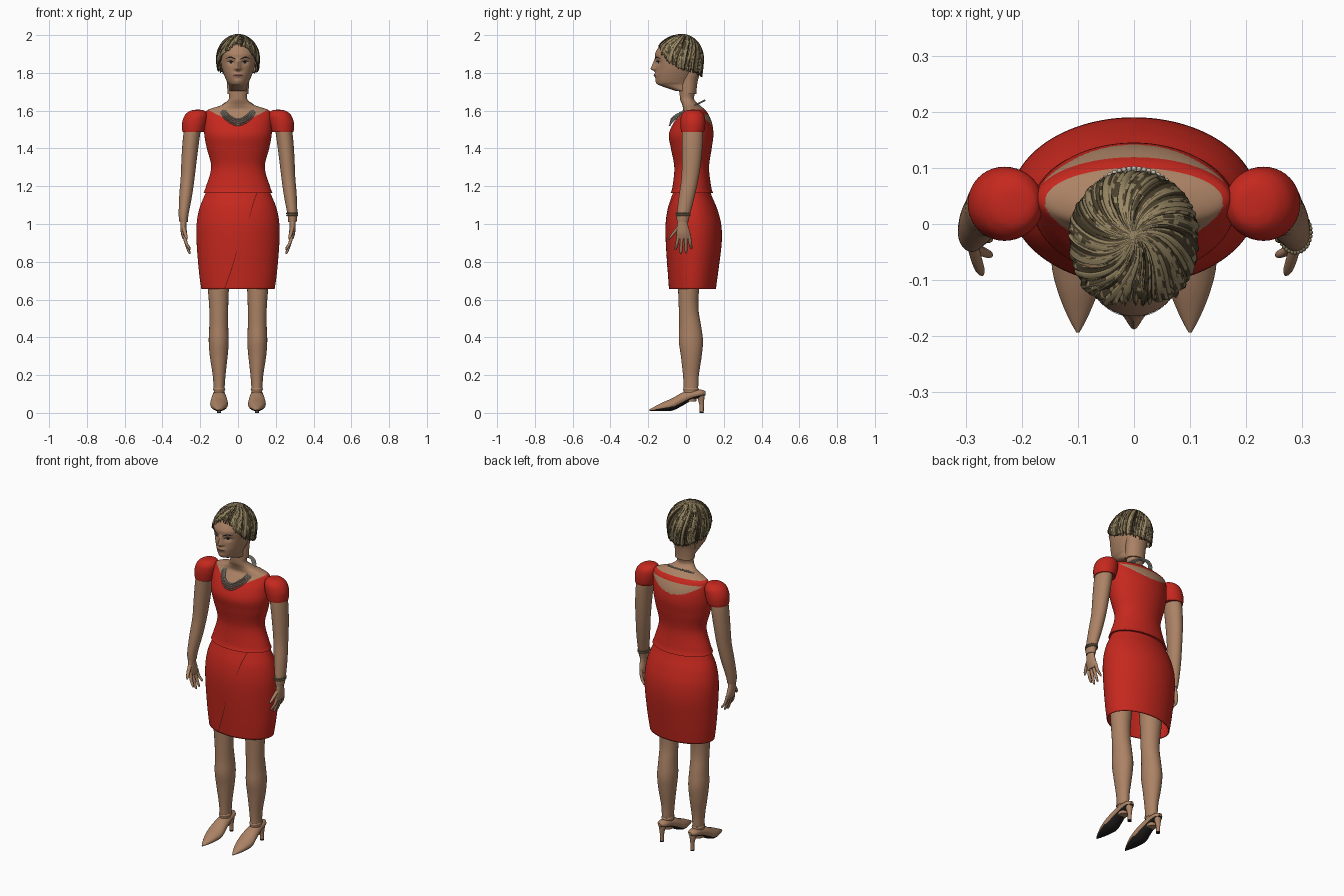
import bpy, bmesh, math, random
from mathutils import Vector
from mathutils.bvhtree import BVHTree

random.seed(4)
if "Cube" in bpy.data.objects:
    bpy.data.objects.remove(bpy.data.objects["Cube"])


def material(name, r, g, b):
    m = bpy.data.materials.new(name)
    m.use_nodes = True
    m.diffuse_color = (r, g, b, 1)
    m.node_tree.nodes["Principled BSDF"].inputs["Base Color"].default_value = (r, g, b, 1)
    return m


SKIN = material("skin", .41, .225, .13)
RED = material("red cloth", .56, .021, .013)
SEAM = material("dark red seam", .12, .008, .006)
BLACK = material("black sole", .015, .013, .012)
HAIR_DARK = material("dark hair", .075, .056, .028)
HAIR_LIGHT = material("light hair", .31, .24, .125)
PEARL = material("pearl grey", .55, .51, .44)
LIP = material("lips", .20, .075, .055)
WHITE = material("eye white", .5, .44, .38)
BRASS = material("dull brass", .20, .16, .09)


def finish(name, bm, mats, angle=40):
    bmesh.ops.recalc_face_normals(bm, faces=bm.faces)
    me = bpy.data.meshes.new(name)
    bm.to_mesh(me)
    bm.free()
    ob = bpy.data.objects.new(name, me)
    bpy.context.collection.objects.link(ob)
    for m in mats:
        me.materials.append(m)
    bpy.ops.object.select_all(action='DESELECT')
    ob.select_set(True)
    bpy.context.view_layer.objects.active = ob
    bpy.ops.object.shade_smooth_by_angle(angle=math.radians(angle))
    return ob


def spline(rows, sub):
    """Catmull-Rom through rows of numbers."""
    out = []
    for i in range(len(rows) - 1):
        a, b, c, d = rows[max(i - 1, 0)], rows[i], rows[i + 1], rows[min(i + 2, len(rows) - 1)]
        for k in range(sub):
            t = k / sub
            out.append([q + .5 * t * (r - p + t * (2 * p - 5 * q + 4 * r - s + t * (3 * (q - r) + s - p)))
                        for p, q, r, s in zip(a, b, c, d)])
    return out + [list(rows[-1])]


def loft(name, rings, mats, seg=40, sub=5, along_y=False, caps=True, sculpt=None):
    """Elliptical rings (position, centre 1, centre 2, radius 1, radius 2) skinned along z or y."""
    bm = bmesh.new()
    loops = []
    for p, c1, c2, r1, r2 in spline(rings, sub):
        loop = []
        for j in range(seg):
            a = math.tau * j / seg
            u, v = c1 + r1 * math.cos(a), c2 + r2 * math.sin(a)
            co = Vector((u, p, v) if along_y else (u, v, p))
            loop.append(bm.verts.new(sculpt(co) if sculpt else co))
        loops.append(loop)
    for lo, hi in zip(loops, loops[1:]):
        for j in range(seg):
            bm.faces.new((lo[j - 1], lo[j], hi[j], hi[j - 1]))
    if caps:
        bm.faces.new(loops[0])
        bm.faces.new(loops[-1])
    return finish(name, bm, mats)


def paint(ob, rule):
    for p in ob.data.polygons:
        p.material_index = rule(p.center, p.normal)


def strip(name, path, target, mat, lift=.002):
    """Thin plate on the front of target; path points are (x, z, half width)."""
    tree = BVHTree.FromPolygons([v.co for v in target.data.vertices],
                                [p.vertices for p in target.data.polygons])
    side = Vector((path[0][1] - path[-1][1], path[-1][0] - path[0][0])).normalized()
    bm = bmesh.new()
    rows = []
    for x, z, w in spline(path, 8):
        row = []
        for k in (-1, 0, 1):
            px, pz = x + side.x * w * k, z + side.y * w * k
            hit = tree.ray_cast(Vector((px, -1, pz)), Vector((0, 1, 0)))[0]
            row.append(bm.verts.new((px, (hit.y if hit else 0) - lift, pz)))
        rows.append(row)
    for a, b in zip(rows, rows[1:]):
        for k in range(2):
            bm.faces.new((a[k], a[k + 1], b[k + 1], b[k]))
    return finish(name, bm, [mat])


def beads(name, points, radius, mat):
    bm = bmesh.new()
    for p in points:
        made = bmesh.ops.create_icosphere(bm, subdivisions=2, radius=radius)
        bmesh.ops.translate(bm, verts=made["verts"], vec=p)
    return finish(name, bm, [mat], 60)


# Bodice with bare shoulders, back opening and lower neck
bodice = loft("bodice_and_neck", [
    (1.165, 0, .031, .182, .112), (1.2, 0, .031, .169, .102), (1.3, 0, .030, .142, .092),
    (1.4, 0, .028, .165, .108), (1.47, 0, .027, .178, .118), (1.53, 0, .035, .179, .104),
    (1.58, 0, .043, .176, .076), (1.605, 0, .042, .158, .058), (1.63, 0, .026, .085, .046),
    (1.66, 0, .006, .050, .037), (1.70, 0, .008, .050, .042)],
    [RED, SKIN], seg=192, sub=12)


def bodice_colour(c, n):
    ax = abs(c.x)
    if c.y < .035:
        return int(c.z > min(1.522 + .52 * ax, 1.603))
    opening = 1.518 + .055 * (ax / .155) ** 2 < c.z < 1.580 and ax < .16
    return int(opening or c.z > 1.606)


paint(bodice, bodice_colour)

# Skirt, open at the hem
skirt = loft("skirt", [
    (.655, 0, .034, .194, .124), (.75, 0, .037, .207, .134), (.9, 0, .041, .219, .148),
    (1.0, 0, .039, .219, .147), (1.08, 0, .034, .205, .131), (1.14, 0, .031, .182, .109),
    (1.18, 0, .031, .164, .094)], [RED], seg=96, sub=6, caps=False)
wall = skirt.modifiers.new("thickness", 'SOLIDIFY')
wall.thickness, wall.offset = .006, -1
strip("skirt_lower_seam", [(-.07, .66, .002), (-.035, .76, .002), (-.005, .86, .001)], skirt, SEAM)
strip("skirt_upper_seam", [(.06, 1.03, .001), (.078, 1.1, .002), (.10, 1.165, .002)], skirt, SEAM)


# Head, with nose, eye sockets, lips and chin shaped in
def bump(v, mid, size):
    return math.exp(-((v - mid) / size) ** 2)


def face_shape(co):
    if co.y < -.05:
        bridge = min(1, max(0, (1.88 - co.z) / .058)) if co.z > 1.822 else bump(co.z, 1.822, .011)
        push = .027 * bridge * bump(co.x, 0, .008 + .008 * bridge)
        push += .007 * bump(co.z, 1.788, .011) * bump(co.x, 0, .025)
        push += .004 * bump(co.z, 1.755, .012) * bump(co.x, 0, .02)
        push -= .010 * bump(co.z, 1.855, .013) * bump(abs(co.x), .038, .02)
        co.y -= push
    return co


head = loft("head", [
    (1.705, 0, -.012, .045, .045), (1.735, 0, -.05, .049, .092), (1.752, 0, -.062, .058, .095),
    (1.79, 0, -.055, .074, .107), (1.83, 0, -.047, .087, .114), (1.88, 0, -.045, .096, .119),
    (1.905, 0, -.045, .098, .117), (1.94, 0, -.037, .090, .106), (1.96, 0, -.033, .077, .089),
    (1.985, 0, -.025, .04, .045)], [SKIN], seg=144, sub=10, sculpt=face_shape)
loft("upper_neck", [(1.688, 0, .010, .056, .045), (1.72, 0, .010, .057, .047), (1.76, 0, .013, .058, .050),
                    (1.80, 0, .018, .062, .056), (1.85, 0, .018, .062, .056)], [SKIN])

# Painted face
strip("lips", [(-.027, 1.787, .001), (-.012, 1.788, .006), (.012, 1.788, .006), (.027, 1.787, .001)], head, LIP)
strip("mouth_line", [(-.026, 1.787, .001), (.026, 1.787, .001)], head, BLACK, .003)
for s, side in ((1, "left"), (-1, "right")):
    strip(side + "_eye", [(s * .02, 1.854, .001), (s * .037, 1.856, .006), (s * .055, 1.857, .001)], head, WHITE)
    strip(side + "_iris", [(s * .030, 1.856, .004), (s * .037, 1.856, .006), (s * .044, 1.856, .004)], head, BLACK, .003)
    strip(side + "_lid", [(s * .018, 1.856, .001), (s * .037, 1.863, .003), (s * .058, 1.859, .001)], head, BLACK, .003)
    strip(side + "_brow", [(s * .014, 1.874, .003), (s * .04, 1.883, .004), (s * .066, 1.875, .001)], head, BLACK)

# Short hair: strands swirling out from the crown
COLS, ROWS = 210, 20
bm = bmesh.new()
grid = []
for j in range(COLS):
    front = math.cos(math.tau * j / COLS)
    hem = 1.825 + (.125 * front ** 1.6 if front > 0 else .035 * front) + random.uniform(-.011, .009)
    reach = math.acos((hem - 1.87) / .13)
    lift = random.uniform(-.003, .002)
    column = []
    for i in range(ROWS + 1):
        t = .03 + .97 * i / ROWS
        phi = t * reach
        a = math.tau * j / COLS + .9 * (1 - t) ** 2
        r = math.sin(min(phi, math.pi / 2)) * (1 - .12 * max(0, phi - math.pi / 2))
        f = math.cos(a)
        depth = .146 if f > 0 else .11
        k = 1 + lift / .11 * min(1, 3 * t)
        column.append(bm.verts.new((.11 * r * k * math.sin(a), -.02 - depth * r * k * f,
                                    1.87 + .13 * math.cos(phi))))
    grid.append(column)
for j in range(COLS):
    tone = random.random()
    for i in range(ROWS):
        f = bm.faces.new((grid[j - 1][i], grid[j][i], grid[j][i + 1], grid[j - 1][i + 1]))
        f.material_index = int(.6 * tone + .4 * random.random() > .47)
bm.faces.new([c[0] for c in grid]).material_index = 1
hair = finish("hair", bm, [HAIR_DARK, HAIR_LIGHT], 60)
wall = hair.modifiers.new("thickness", 'SOLIDIFY')
wall.thickness, wall.offset = .006, -1

# Limbs, sleeves, hands and shoes
for s, side in ((1, "left"), (-1, "right")):
    def limb(part, rings, mats=(SKIN,), **kw):
        return loft(side + "_" + part, [(p, s * x, *rest) for p, x, *rest in rings], mats, **kw)

    limb("sleeve", [(1.487, .237, .035, .057, .060), (1.505, .235, .036, .061, .064),
                    (1.54, .230, .036, .065, .066), (1.575, .222, .036, .060, .061),
                    (1.595, .216, .036, .045, .046), (1.603, .212, .036, .028, .028),
                    (1.605, .212, .036, .010, .010)], [RED])
    limb("arm", [(1.52, .238, .034, .044, .055), (1.45, .248, .034, .044, .056),
                 (1.35, .258, .030, .041, .052), (1.25, .266, .022, .037, .046),
                 (1.15, .277, .005, .034, .042), (1.05, .288, -.014, .026, .035),
                 (1.01, .288, -.018, .022, .030)])
    limb("palm", [(1.03, .288, -.017, .018, .024), (.99, .289, -.018, .016, .030),
                  (.95, .286, -.014, .016, .037), (.92, .282, -.012, .011, .034)], seg=24)
    for k, (tip, name) in enumerate(((.862, "index"), (.841, "middle"), (.845, "ring"), (.866, "little"))):
        y = -.040 + .019 * k
        limb(name + "_finger", [(.94, .284, y, .009, .009), (.90, .275, y - .007 + .004 * k, .009, .009),
                                (tip + .01, .259, y - .014 + .008 * k, .007, .007),
                                (tip, .255, y - .016 + .009 * k, .002, .002)], seg=12, sub=3)
    limb("thumb", [(.985, .288, -.036, .010, .012), (.955, .281, -.062, .010, .011),
                   (.93, .274, -.082, .008, .008), (.918, .270, -.090, .002, .003)], seg=12, sub=4)

    limb("leg", [(.06, .10, .020, .026, .034), (.13, .10, .026, .029, .038), (.2, .10, .026, .034, .042),
                 (.3, .102, .028, .047, .055), (.38, .102, .026, .053, .064), (.46, .102, .022, .050, .058),
                 (.55, .102, .014, .050, .052), (.66, .104, .014, .056, .056), (.9, .105, .025, .075, .075)])

    # Pointed shoe with dark underside and slim heel
    shoe = limb("shoe", [(-.193, .10, .015, .003, .004), (-.165, .10, .022, .018, .012),
                         (-.12, .10, .033, .036, .024), (-.07, .10, .046, .047, .033),
                         (-.02, .10, .072, .041, .035), (.03, .10, .093, .034, .027),
                         (.08, .10, .103, .028, .020), (.104, .10, .104, .010, .010)],
                [SKIN, BLACK], along_y=True)
    paint(shoe, lambda c, n: int(n.z < -.5))
    heel = limb("heel", [(0, .10, .083, .011, .011), (.012, .10, .083, .011, .011), (.05, .10, .082, .012, .013),
                         (.105, .10, .076, .024, .024)], [SKIN, BLACK], seg=20)
    paint(heel, lambda c, n: int(c.z < .008))
    limb("ankle_strap", [(.118, .10, .026, .030, .039), (.125, .10, .026, .033, .042),
                         (.132, .10, .026, .030, .039)], [SKIN], sub=3)

# Necklace of bead strands, tilted down and pointed at the front
chain = []
for n in range(4):
    for j in range(64):
        a = math.tau * j / 64
        low = max(0, -math.sin(a))
        x, y = (.070 + .007 * n) * math.cos(a), .006 + (.084 + .003 * n) * math.sin(a)
        chain.append((x, y, 1.605 + .5 * y - .009 * n * low - .012 * low ** 6))
beads("necklace", chain, .0045, PEARL)

# Bead bracelet on the left wrist
beads("bracelet", [(.287 + .028 * math.cos(math.tau * j / 32), -.015 + .036 * math.sin(math.tau * j / 32), z)
                   for z in (1.046, 1.056) for j in range(32)], .004, BRASS)
